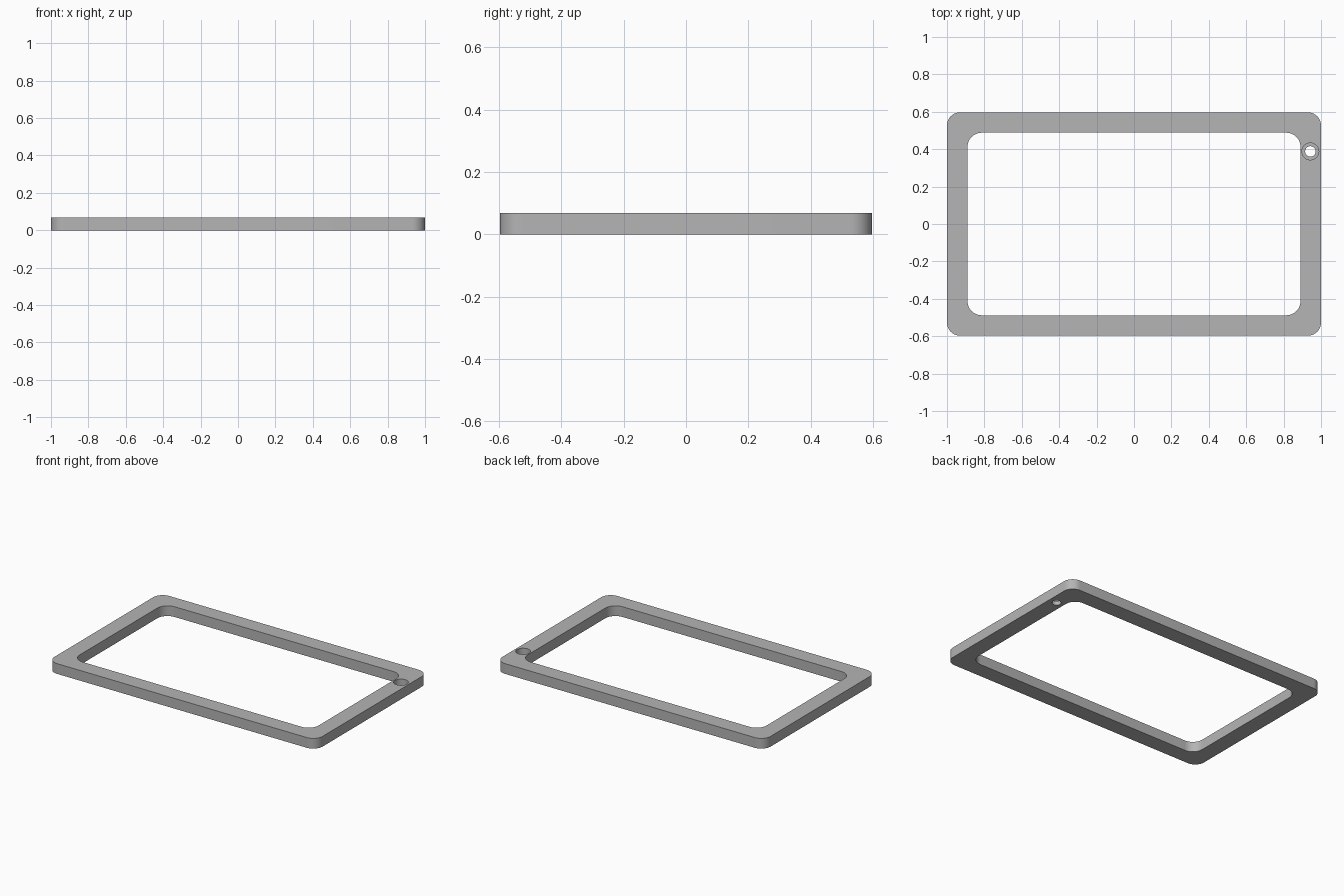
import bpy
import bmesh
from math import cos, sin, pi, radians

HEIGHT = 0.069
HOLE_X, HOLE_Y = 0.943, 0.388

cube = bpy.data.objects.get("Cube")
if cube:
    bpy.data.objects.remove(cube, do_unlink=True)

# Single grey material
grey = bpy.data.materials.new("plain_grey")
grey.use_nodes = True
colour = (0.46, 0.46, 0.46, 1)
grey.diffuse_color = colour
grey.node_tree.nodes["Principled BSDF"].inputs["Base Color"].default_value = colour


def prism(name, outline, z0, z1):
    """Extrude a closed outline from z0 to z1."""
    bm = bmesh.new()
    base = bm.faces.new([bm.verts.new((x, y, z0)) for x, y in outline])
    top = bmesh.ops.extrude_face_region(bm, geom=[base])["geom"]
    verts = [v for v in top if isinstance(v, bmesh.types.BMVert)]
    bmesh.ops.translate(bm, verts=verts, vec=(0, 0, z1 - z0))
    bmesh.ops.recalc_face_normals(bm, faces=bm.faces)
    mesh = bpy.data.meshes.new(name)
    bm.to_mesh(mesh)
    bm.free()
    mesh.materials.append(grey)
    obj = bpy.data.objects.new(name, mesh)
    bpy.context.collection.objects.link(obj)
    return obj


def rounded_rectangle(half_x, half_y, radius, steps=12):
    points = []
    for corner, (sx, sy) in enumerate([(1, 1), (-1, 1), (-1, -1), (1, -1)]):
        for i in range(steps + 1):
            a = (corner + i / steps) * pi / 2
            points.append((sx * (half_x - radius) + radius * cos(a),
                           sy * (half_y - radius) + radius * sin(a)))
    return points


def circle(x, y, radius, steps=48):
    angles = [2 * pi * i / steps for i in range(steps)]
    return [(x + radius * cos(a), y + radius * sin(a)) for a in angles]


# Rounded slab that becomes the frame
frame = prism("frame", rounded_rectangle(1, 0.597, 0.07), 0, HEIGHT)

# Large opening, through hole and the wider recess above it
cutters = [
    prism("opening_cutter", rounded_rectangle(0.89, 0.488, 0.075), -0.1, 0.2),
    prism("hole_cutter", circle(HOLE_X, HOLE_Y, 0.028), -0.1, 0.2),
    prism("recess_cutter", circle(HOLE_X, HOLE_Y, 0.045), 0.025, 0.2),
]
bpy.ops.object.select_all(action="DESELECT")
frame.select_set(True)
bpy.context.view_layer.objects.active = frame
for cutter in cutters:
    cutter.hide_render = True
    cut = frame.modifiers.new(cutter.name, "BOOLEAN")
    cut.operation = "DIFFERENCE"
    cut.solver = "EXACT"
    cut.object = cutter
    bpy.ops.object.modifier_apply(modifier=cut.name)
    bpy.data.objects.remove(cutter, do_unlink=True)

# Smooth rounded corners, crisp rims
bpy.ops.object.shade_smooth_by_angle(angle=radians(30))
